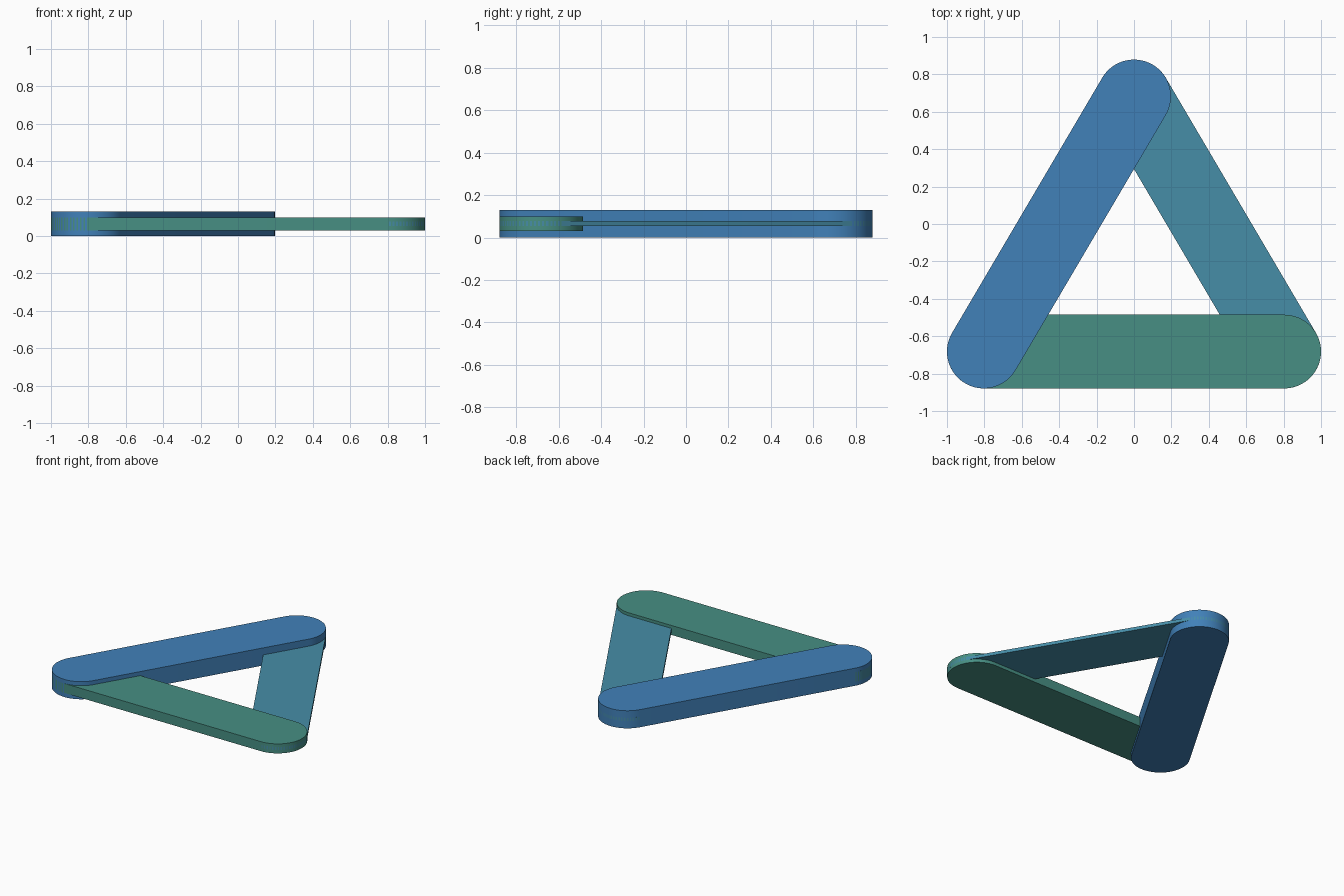
import bpy, bmesh, math
from mathutils import Vector

if "Cube" in bpy.data.objects:
    bpy.data.objects.remove(bpy.data.objects["Cube"], do_unlink=True)

RADIUS = 0.197
CAP_STEPS = 32
LEFT = Vector((-0.803, -0.682))
RIGHT = Vector((0.803, -0.682))
BACK = Vector((0.0, 0.682))


def make_material(name, rgb):
    linear = [((c / 255 + 0.055) / 1.055) ** 2.4 for c in rgb] + [1.0]
    mat = bpy.data.materials.new(name)
    mat.use_nodes = True
    mat.diffuse_color = linear
    mat.node_tree.nodes["Principled BSDF"].inputs["Base Color"].default_value = linear
    return mat


def rounded_bar(name, start, end, bottom, top, mat):
    """Flat bar with half-round ends, centred on the line start-end."""
    along = end - start
    heading = math.atan2(along.y, along.x)
    bm = bmesh.new()
    outline = []
    for centre, first in ((end, heading - math.pi / 2), (start, heading + math.pi / 2)):
        for i in range(CAP_STEPS + 1):
            a = first + math.pi * i / CAP_STEPS
            outline.append(bm.verts.new((centre.x + RADIUS * math.cos(a),
                                         centre.y + RADIUS * math.sin(a), bottom)))
    base = bm.faces.new(outline)
    upper = bmesh.ops.extrude_face_region(bm, geom=[base], use_keep_orig=True)["geom"]
    bmesh.ops.translate(bm, vec=(0, 0, top - bottom),
                        verts=[g for g in upper if isinstance(g, bmesh.types.BMVert)])
    bmesh.ops.recalc_face_normals(bm, faces=bm.faces)
    mesh = bpy.data.meshes.new(name)
    bm.to_mesh(mesh)
    bm.free()
    mesh.materials.append(mat)
    obj = bpy.data.objects.new(name, mesh)
    bpy.context.collection.objects.link(obj)
    bpy.ops.object.select_all(action="DESELECT")
    obj.select_set(True)
    bpy.context.view_layer.objects.active = obj
    bpy.ops.object.shade_smooth_by_angle(angle=math.radians(30))
    return obj


# Three bars in a triangle, each thinner than the last, all sharing one mid-height
rounded_bar("left_bar", LEFT, BACK, 0.0, 0.13, make_material("blue", (65, 129, 185)))
rounded_bar("front_bar", LEFT, RIGHT, 0.03, 0.10, make_material("green", (71, 143, 131)))
rounded_bar("right_bar", BACK, RIGHT, 0.054, 0.078, make_material("teal", (70, 141, 167)))
